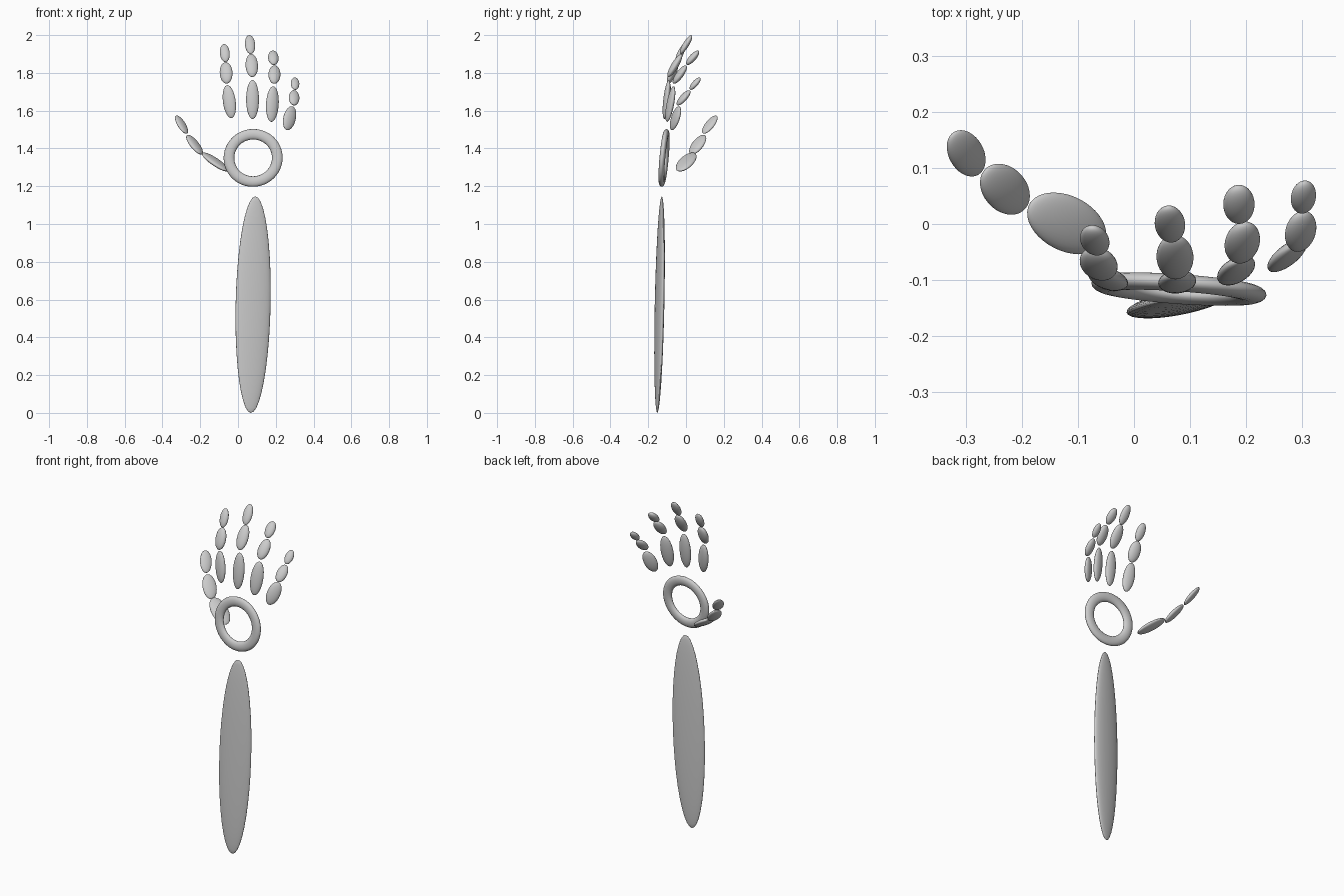
import bpy, math
from mathutils import Matrix, Vector

grey = bpy.data.materials.new("grey")
grey.diffuse_color = (0.6, 0.6, 0.6, 1)


def finish(name, frame):
    ob = bpy.context.object
    ob.name = name
    ob.data.transform(frame)
    ob.data.materials.append(grey)
    bpy.ops.object.shade_smooth()
    return ob


def segment(name, centre, half_axis, width, thick, yaw):
    """Flattened ellipsoid along half_axis, its broad side turned by yaw."""
    bpy.ops.mesh.primitive_uv_sphere_add(segments=32, ring_count=20, radius=1)
    d = Vector(half_axis)
    n = d.normalized()
    a = math.radians(yaw)
    w = Vector((math.cos(a), math.sin(a), 0))
    w = (w - n * w.dot(n)).normalized()
    t = n.cross(w)
    rot = Matrix((w * width, t * thick, d)).transposed().to_4x4()
    finish(name, Matrix.Translation(centre) @ rot)


# Forearm
segment("forearm", (0.08, -0.14, 0.573), (0.012, 0.012, 0.573), 0.094, 0.02, 10)

# Palm ring, flattened and leaning slightly back
bpy.ops.mesh.primitive_torus_add(major_radius=0.127, minor_radius=0.028,
                                 major_segments=48, minor_segments=16)
right = Vector((1, -0.07, 0)).normalized()
up = Vector((0, 0.09, 1))
up = (up - right * up.dot(right)).normalized()
normal = right.cross(up)
frame = Matrix((right * 1.01, up * 0.99, normal * 0.55)).transposed().to_4x4()
finish("palm_ring", Matrix.Translation((0.08, -0.116, 1.35)) @ frame)

# Digits: base, middle and tip as centre, half axis, half width, half thickness, yaw
digits = {
    "thumb": [
        ((-0.12, 0.001, 1.328), (-0.066, 0.034, 0.048), 0.049, 0.017, 59),
        ((-0.23, 0.062, 1.42), (-0.036, 0.033, 0.051), 0.039, 0.016, 55),
        ((-0.299, 0.126, 1.526), (-0.025, 0.034, 0.047), 0.032, 0.014, 52)],
    "index_finger": [
        ((-0.046, -0.098, 1.648), (-0.012, 0.012, 0.087), 0.034, 0.017, -10),
        ((-0.063, -0.071, 1.80), (-0.004, 0.024, 0.056), 0.034, 0.019, -10),
        ((-0.07, -0.029, 1.905), (-0.005, 0.023, 0.047), 0.026, 0.016, -5)],
    "middle_finger": [
        ((0.077, -0.103, 1.659), (0, 0.012, 0.103), 0.034, 0.017, 5),
        ((0.073, -0.059, 1.839), (-0.003, 0.036, 0.060), 0.033, 0.019, 5),
        ((0.064, 0.0, 1.95), (-0.004, 0.030, 0.049), 0.027, 0.016, 5)],
    "ring_finger": [
        ((0.182, -0.083, 1.635), (0.006, 0.018, 0.094), 0.035, 0.017, 20),
        ((0.193, -0.033, 1.791), (0.003, 0.034, 0.047), 0.032, 0.019, 15),
        ((0.187, 0.035, 1.88), (-0.002, 0.032, 0.036), 0.028, 0.018, 10)],
    "little_finger": [
        ((0.273, -0.056, 1.56), (0.017, 0.022, 0.062), 0.036, 0.016, 30),
        ((0.297, -0.013, 1.668), (0.003, 0.034, 0.038), 0.029, 0.017, 25),
        ((0.302, 0.048, 1.743), (0.001, 0.027, 0.031), 0.023, 0.015, 20)],
}
for digit, parts in digits.items():
    for part, values in zip(("base", "middle", "tip"), parts):
        segment(f"{digit}_{part}", *values)
